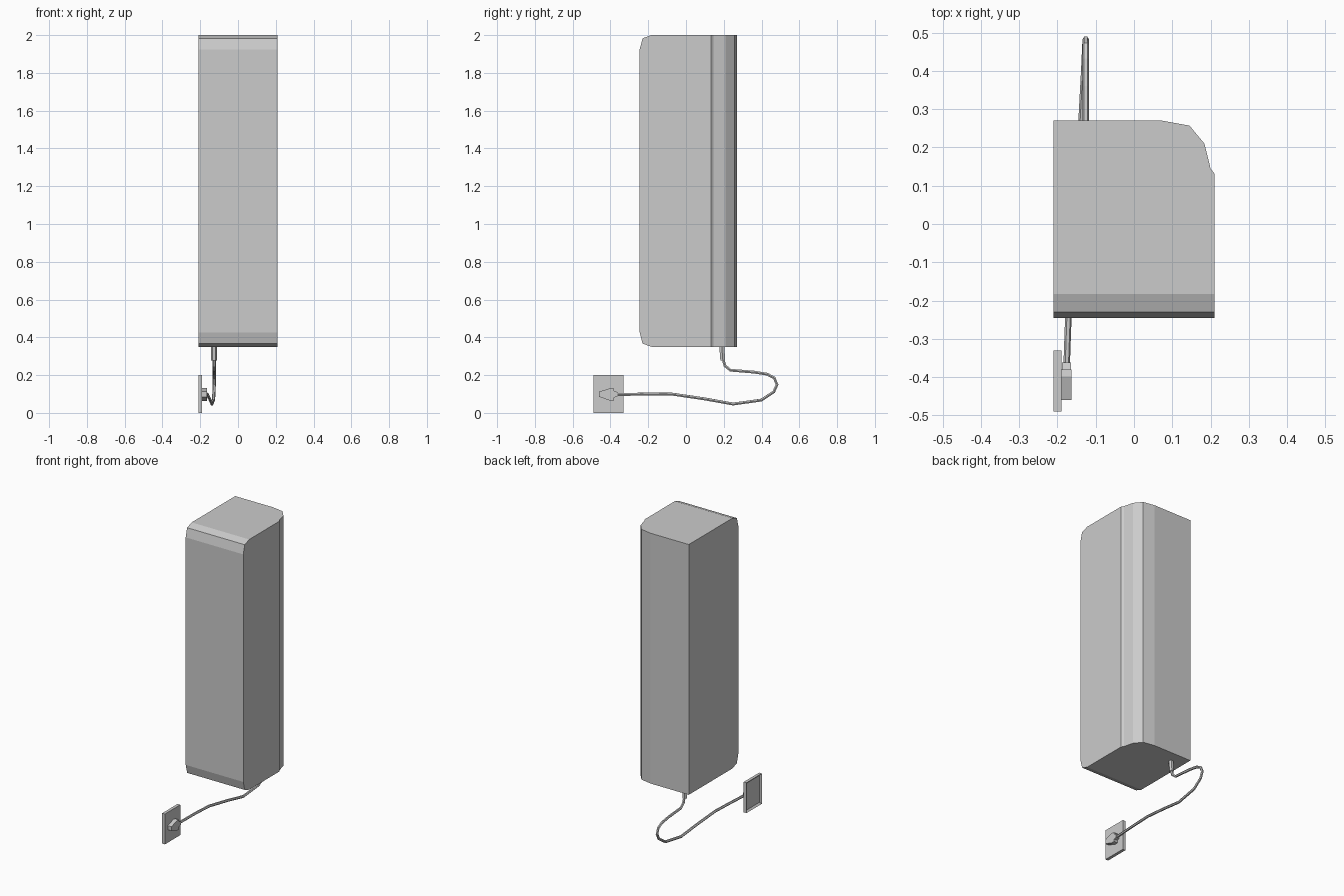
import bpy, bmesh
from mathutils import Vector

if "Cube" in bpy.data.objects:
    bpy.data.objects.remove(bpy.data.objects["Cube"])

grey = bpy.data.materials.new("light grey")
grey.diffuse_color = (0.6, 0.6, 0.6, 1)
grey.use_nodes = True
grey.node_tree.nodes["Principled BSDF"].inputs["Base Color"].default_value = grey.diffuse_color


def prism(name, outline, place, depth, edit=None):
    """Extrude an outline; place maps a 2D point into 3D, depth is the extrusion vector."""
    bm = bmesh.new()
    face = bm.faces.new([bm.verts.new(place(a, b)) for a, b in outline])
    ext = bmesh.ops.extrude_face_region(bm, geom=[face], use_keep_orig=True)
    bmesh.ops.translate(bm, vec=Vector(depth),
                        verts=[v for v in ext["geom"] if isinstance(v, bmesh.types.BMVert)])
    bmesh.ops.recalc_face_normals(bm, faces=bm.faces[:])
    if edit:
        edit(bm)
        bmesh.ops.recalc_face_normals(bm, faces=bm.faces[:])
    me = bpy.data.meshes.new(name)
    bm.to_mesh(me)
    bm.free()
    me.materials.append(grey)
    ob = bpy.data.objects.new(name, me)
    bpy.context.collection.objects.link(ob)
    return ob


def tube(name, points, radius, taper=None):
    """Faceted tube along a path."""
    cu = bpy.data.curves.new(name, "CURVE")
    cu.dimensions = "3D"
    cu.bevel_depth = radius
    cu.bevel_resolution = 1
    cu.use_fill_caps = True
    sp = cu.splines.new("POLY")
    sp.points.add(len(points) - 1)
    sp.use_smooth = False
    for i, (p, q) in enumerate(zip(sp.points, points)):
        p.co = (*q, 1)
        if taper:
            p.radius = taper[i]
    cu.materials.append(grey)
    ob = bpy.data.objects.new(name, cu)
    bpy.context.collection.objects.link(ob)
    return ob


# Tall cabinet: plan with a rounded back corner, front edges chamfered in two steps
def chamfer_front(bm):
    steps = [(-0.245, 0.075), (-0.23, 0.017), (-0.183, 0.0)]   # y, distance from end
    for end, s in ((2.0, -1), (0.35, 1)):
        for (y0, d0), (y1, d1) in zip(steps, steps[1:]):
            a, b = Vector((0, y0, end + s * d0)), Vector((0, y1, end + s * d1))
            t = b - a
            n = Vector((0, -abs(t.z), -s * abs(t.y)))
            bmesh.ops.bisect_plane(bm, geom=bm.verts[:] + bm.edges[:] + bm.faces[:],
                                   plane_co=a, plane_no=n, clear_outer=True)
            bmesh.ops.holes_fill(bm, edges=[e for e in bm.edges if e.is_boundary], sides=0)


plan = [(-0.21, -0.245), (0.21, -0.245), (0.21, 0.132), (0.2, 0.145), (0.184, 0.21),
        (0.145, 0.257), (0.068, 0.271), (-0.21, 0.271)]
prism("cabinet", plan, lambda x, y: (x, y, 0.35), (0, 0, 1.65), chamfer_front)


# Wall socket plate with a recessed back
def recess_back(bm):
    back = [f for f in bm.faces if f.normal.x < -0.9]
    bmesh.ops.inset_region(bm, faces=back, thickness=0.016, depth=0)
    bmesh.ops.translate(bm, vec=(0.01, 0, 0), verts=back[0].verts[:])


prism("socket_plate", [(-0.49, 0), (-0.33, 0), (-0.33, 0.2), (-0.49, 0.2)],
      lambda y, z: (-0.21, y, z), (0.02, 0, 0), recess_back)

# Plug: tapered grip and a smaller neck
prism("plug_grip", [(-0.46, 0.085), (-0.398, 0.064), (-0.38, 0.066), (-0.38, 0.128),
                    (-0.398, 0.132), (-0.46, 0.112)],
      lambda y, z: (-0.19, y, z), (0.027, 0, 0))
prism("plug_neck", [(-0.385, 0.08), (-0.362, 0.087), (-0.362, 0.11), (-0.385, 0.118)],
      lambda y, z: (-0.188, y, z), (0.024, 0, 0))

# Strain relief below the cabinet
tube("cable_sleeve", [(-0.127, 0.189, 0.355), (-0.127, 0.195, 0.278)], 0.015)

# Power cable looping back and round to the plug
path = [(-0.126, 0.192, 0.30), (-0.126, 0.206, 0.25), (-0.126, 0.235, 0.226),
        (-0.126, 0.36, 0.216), (-0.126, 0.43, 0.205), (-0.126, 0.467, 0.185),
        (-0.126, 0.482, 0.15), (-0.127, 0.465, 0.112), (-0.13, 0.40, 0.068),
        (-0.138, 0.25, 0.047), (-0.15, 0.10, 0.074), (-0.163, -0.07, 0.099),
        (-0.17, -0.20, 0.1), (-0.176, -0.37, 0.097)]
tube("power_cable", path, 0.0085)
